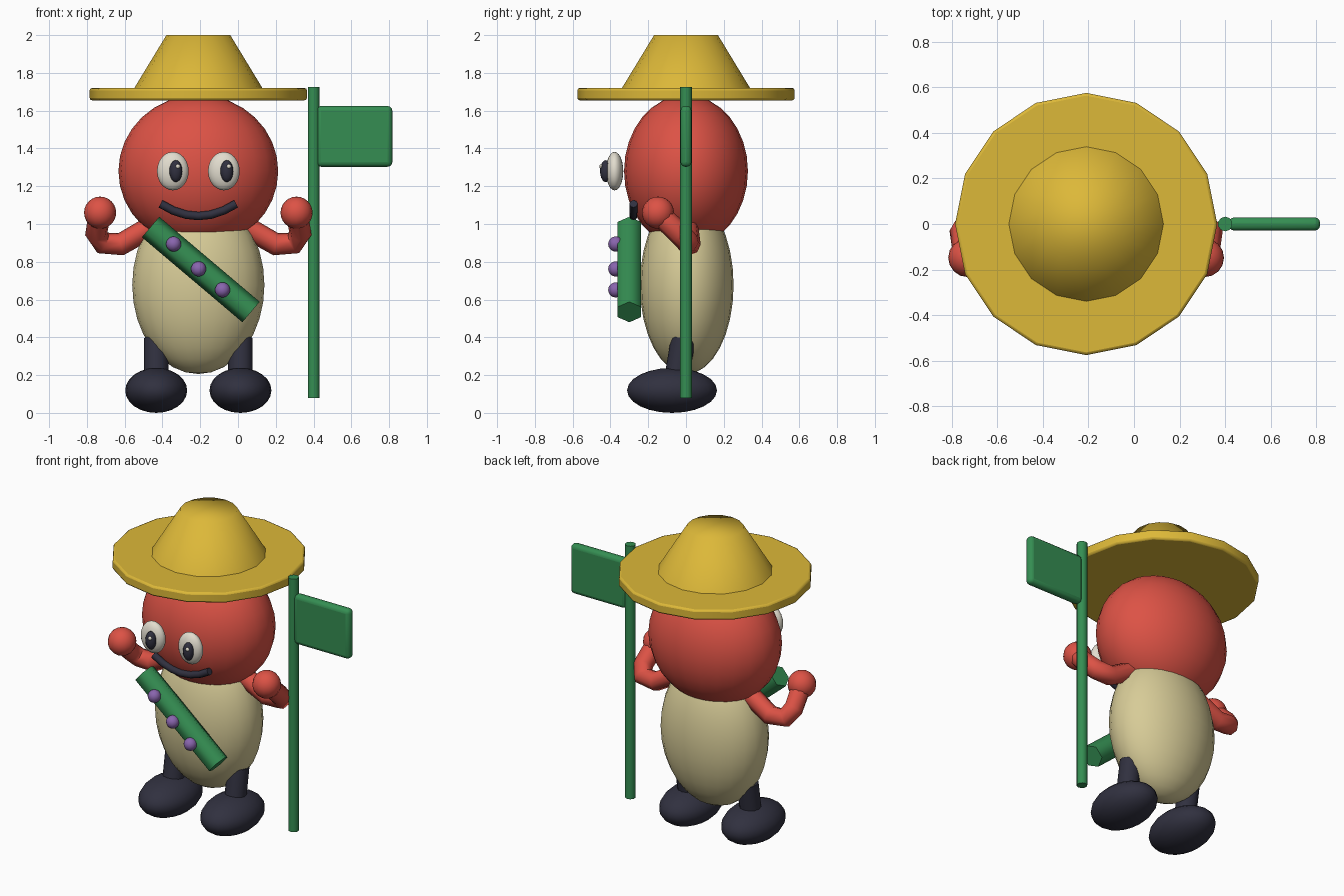
import bpy, math
from mathutils import Vector

if "Cube" in bpy.data.objects:
    bpy.data.objects.remove(bpy.data.objects["Cube"])

CX = -0.21  # centre line of the figure


def mat(name, r, g, b):
    m = bpy.data.materials.new(name)
    m.diffuse_color = (r, g, b, 1)
    m.use_nodes = True
    m.node_tree.nodes["Principled BSDF"].inputs["Base Color"].default_value = m.diffuse_color
    return m


RED = mat("red", 0.72, 0.085, 0.06)
YELLOW = mat("straw_yellow", 0.72, 0.48, 0.04)
CREAM = mat("cream", 0.68, 0.60, 0.31)
NAVY = mat("dark_navy", 0.03, 0.03, 0.05)
GREEN = mat("green", 0.035, 0.27, 0.085)
PURPLE = mat("purple", 0.25, 0.13, 0.42)
WHITE = mat("off_white", 0.76, 0.72, 0.62)


def finish(name, material, angle=50):
    o = bpy.context.object
    o.name = name
    o.data.materials.clear()
    o.data.materials.append(material)
    bpy.ops.object.shade_smooth_by_angle(angle=math.radians(angle))
    return o


def ball(name, loc, size, material, seg=24, rings=16):
    bpy.ops.mesh.primitive_uv_sphere_add(segments=seg, ring_count=rings, location=loc)
    bpy.context.object.scale = size
    bpy.ops.object.transform_apply(location=False, rotation=False, scale=True)
    return finish(name, material)


def rod(name, a, b, r, sides, material, angle=50):
    a, b = Vector(a), Vector(b)
    bpy.ops.mesh.primitive_cylinder_add(vertices=sides, radius=r, depth=(b - a).length,
                                        location=(a + b) / 2)
    bpy.context.object.rotation_euler = (b - a).to_track_quat('Z', 'Y').to_euler()
    return finish(name, material, angle)


def tube(name, pts, r, material, res=2):
    cu = bpy.data.curves.new(name, 'CURVE')
    cu.dimensions = '3D'
    cu.bevel_depth, cu.bevel_resolution, cu.use_fill_caps = r, res, True
    sp = cu.splines.new('POLY')
    sp.points.add(len(pts) - 1)
    for p, q in zip(sp.points, pts):
        p.co = (*q, 1)
    o = bpy.data.objects.new(name, cu)
    bpy.context.collection.objects.link(o)
    bpy.ops.object.select_all(action='DESELECT')
    o.select_set(True)
    bpy.context.view_layer.objects.active = o
    bpy.ops.object.convert(target='MESH')
    return finish(name, material, 61)


def bevel(o, width, segments):
    m = o.modifiers.new("bevel", 'BEVEL')
    m.width, m.segments, m.limit_method = width, segments, 'ANGLE'
    m.angle_limit = math.radians(50)


# Body and head
ball("body", (CX, 0.004, 0.677), (0.35, 0.248, 0.471), CREAM)
ball("head", (CX, 0, 1.28), (0.423, 0.328, 0.403), RED)

# Straw hat
bevel(rod("hat_brim", (CX, 0, 1.655), (CX, 0, 1.72), 0.575, 16, YELLOW), 0.012, 2)
bpy.ops.mesh.primitive_cone_add(vertices=16, radius1=0.339, radius2=0.169, depth=0.28,
                                location=(CX, 0, 1.86))
finish("hat_crown", YELLOW, 62)

# Paired parts
for side, s in (("left", -1), ("right", 1)):
    # eyes, with both pupils looking the same way
    ex = CX + s * 0.135
    ball(side + "_eye", (ex, -0.378, 1.28), (0.084, 0.046, 0.102), WHITE, 20, 12)
    ball(side + "_pupil", (ex + 0.016, -0.425, 1.28), (0.034, 0.03, 0.058), NAVY, 12, 10)
    ball(side + "_eye_glint", (ex + 0.026, -0.449, 1.305), (0.012, 0.01, 0.012), WHITE, 8, 6)
    # arms bent up and forward
    arm = [(0.17, 0, 1.03), (0.41, 0.018, 0.893), (0.51, 0.012, 0.9),
           (0.54, -0.035, 0.95), (0.523, -0.14, 1.05)]
    tube(side + "_arm", [(CX + s * x, y, z) for x, y, z in arm], 0.06, RED)
    ball(side + "_hand", (CX + s * 0.52, -0.148, 1.06), (0.085,) * 3, RED, 16, 12)
    # legs and shoes
    rod(side + "_leg", (CX + s * 0.223, -0.06, 0.12), (CX + s * 0.223, -0.014, 0.395),
        0.065, 12, NAVY)
    ball(side + "_shoe", (CX + s * 0.223, -0.074, 0.119), (0.164, 0.238, 0.119), NAVY, 20, 12)

# Smile
smile = [(CX + 0.2 * t, -0.278, 1.042 + 0.065 * t * t) for t in (-1, -.67, -.33, 0, .33, .67, 1)]
tube("mouth", smile, 0.022, NAVY)

# Sash with three buttons
rod("sash", (-0.463, -0.30, 0.984), (0.069, -0.30, 0.534), 0.071, 6, GREEN, 61)
for i, (x, z) in enumerate(((-0.341, 0.894), (-0.209, 0.762), (-0.082, 0.651))):
    ball(f"sash_button_{i + 1}", (x, -0.372, z), (0.04,) * 3, PURPLE, 12, 10)

# Flag and pole
rod("flag_pole", (0.40, 0, 0.08), (0.40, 0, 1.725), 0.032, 10, GREEN)
bpy.ops.mesh.primitive_cube_add(size=1, location=(0.616, 0, 1.464))
bpy.context.object.scale = (0.402, 0.058, 0.322)
bpy.ops.object.transform_apply(location=False, rotation=False, scale=True)
bevel(finish("flag", GREEN), 0.025, 3)
